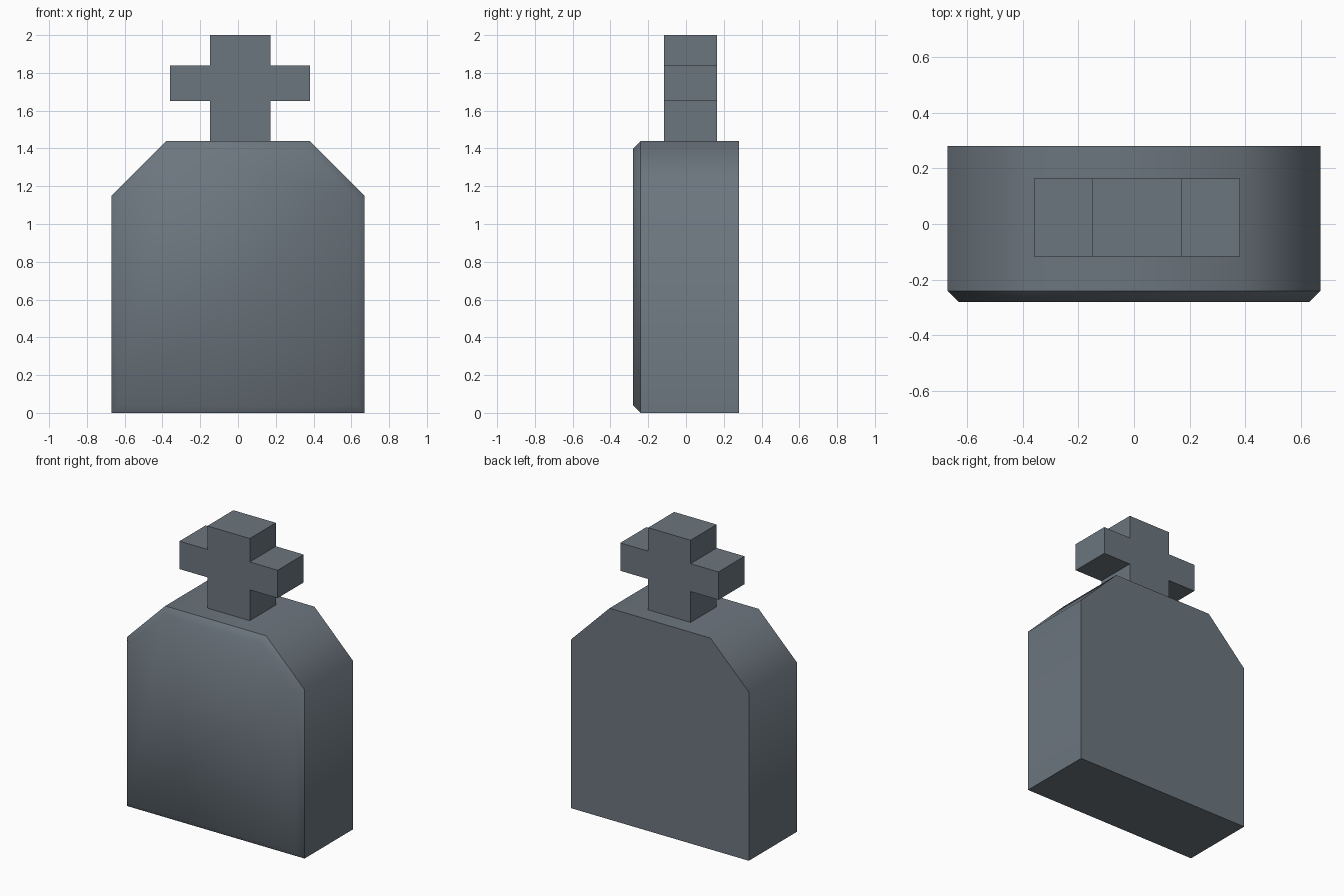
import bpy, bmesh, math

if "Cube" in bpy.data.objects:
    bpy.data.objects.remove(bpy.data.objects["Cube"])

slate = bpy.data.materials.new("slate_grey")
slate.diffuse_color = (0.15, 0.18, 0.21, 1)
slate.use_nodes = True
slate.node_tree.nodes["Principled BSDF"].inputs["Base Color"].default_value = slate.diffuse_color


def mirror_profile(half, cx=0.0):
    """Close a right-half outline (bottom to top) by mirroring it about x = cx."""
    return ([(cx + x, z) for x, z in half] +
            [(cx - x, z) for x, z in reversed(half)])


def extrude_profile(name, profile, y_front, y_back, bevel=0.0):
    """Extrude an x/z outline in y, with an optional chamfer around the front."""
    bm = bmesh.new()
    front = bm.faces.new([bm.verts.new((x, y_front + bevel, z)) for x, z in profile])
    back = bm.faces.new([bm.verts.new((x, y_back, z)) for x, z in reversed(profile)])
    f, b = list(front.verts), list(reversed(back.verts))
    for i in range(len(f)):
        j = (i + 1) % len(f)
        bm.faces.new((f[j], f[i], b[i], b[j]))
    bmesh.ops.recalc_face_normals(bm, faces=bm.faces)
    if bevel:
        ring = list(front.edges)
        bmesh.ops.inset_region(bm, faces=[front], thickness=bevel,
                               use_even_offset=True, use_boundary=True)
        for v in front.verts:
            v.co.y = y_front
        # Smooth pillow front and smooth shoulders, sharp outline and corners
        bm.normal_update()
        for face in bm.faces:
            face.smooth = True
        for e in bm.edges:
            e.smooth = e.calc_face_angle(0) < math.radians(60)
        for e in bm.edges:
            if all(abs(v.co.y - (y_front + bevel)) < 1e-4 for v in e.verts):
                e.smooth = False
    mesh = bpy.data.meshes.new(name)
    bm.to_mesh(mesh)
    bm.free()
    mesh.materials.append(slate)
    obj = bpy.data.objects.new(name, mesh)
    bpy.context.collection.objects.link(obj)
    return obj


# Slab with clipped shoulders and a chamfered front
extrude_profile("headstone", mirror_profile([(0.67, 0), (0.67, 1.15), (0.38, 1.44)]),
                -0.28, 0.28, bevel=0.04)

# Cross on top, set slightly off centre
extrude_profile("cross", mirror_profile([(0.16, 1.44), (0.16, 1.65), (0.37, 1.65),
                                         (0.37, 1.84), (0.16, 1.84), (0.16, 2.0)], 0.011),
                -0.117, 0.163)
